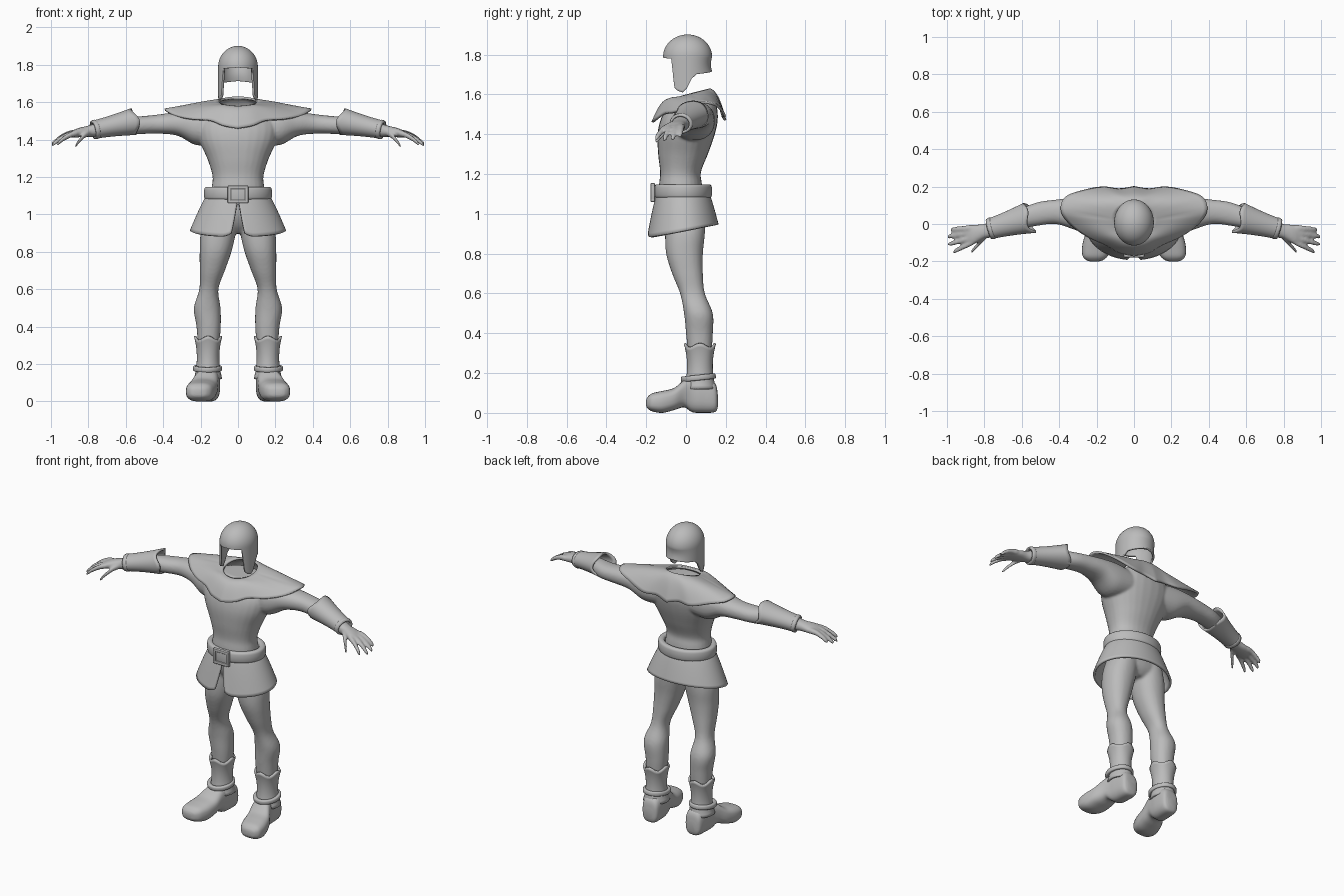
import bpy, bmesh
from math import sin, cos, pi, radians, copysign
from mathutils import Vector

old = bpy.data.objects.get("Cube")
if old:
    bpy.data.objects.remove(old, do_unlink=True)

grey = bpy.data.materials.new("plain_grey")
grey.use_nodes = True
grey.diffuse_color = (0.5, 0.5, 0.5, 1)
grey.node_tree.nodes["Principled BSDF"].inputs["Base Color"].default_value = (0.5, 0.5, 0.5, 1)


# ---- helpers ----
def spline(rows, t):
    """Catmull-Rom point on a list of equal-length tuples, t in 0..1."""
    s = min(max(t, 0), 1) * (len(rows) - 1)
    i = min(int(s), len(rows) - 2)
    f = s - i
    p, q, r, w = (rows[min(max(i + k, 0), len(rows) - 1)] for k in (-1, 0, 1, 2))
    return [b + f * (c - a) / 2 + f * f * (a - 2.5 * b + 2 * c - d / 2)
            + f ** 3 * (1.5 * (b - c) + (d - a) / 2) for a, b, c, d in zip(p, q, r, w)]


def keyed(keys, x):
    """Straight-line interpolation through (position, value) keys."""
    for (a, va), (b, vb) in zip(keys, keys[1:]):
        if x <= b:
            return va + (vb - va) * (x - a) / (b - a)
    return keys[-1][1]


def finish(bm, name, remesh=0, thickness=0):
    bmesh.ops.recalc_face_normals(bm, faces=bm.faces)
    mesh = bpy.data.meshes.new(name)
    bm.to_mesh(mesh)
    bm.free()
    mesh.materials.append(grey)
    for poly in mesh.polygons:
        poly.use_smooth = True
    ob = bpy.data.objects.new(name, mesh)
    bpy.context.collection.objects.link(ob)
    if remesh:
        mod = ob.modifiers.new("blend", 'REMESH')
        mod.mode, mod.voxel_size, mod.use_smooth_shade = 'VOXEL', remesh, True
        mod = ob.modifiers.new("soften", 'SMOOTH')
        mod.factor, mod.iterations = 0.5, 6
    if thickness:
        mod = ob.modifiers.new("thickness", 'SOLIDIFY')
        mod.thickness, mod.offset = thickness, 0
    return ob


def loft(bm, axis, rows, side=1, n=28, steps=5, power=2.2):
    """Closed body through rows (position, low, high, low, high) along an axis."""
    i, j = [k for k in range(3) if k != axis]
    rings = []
    count = steps * (len(rows) - 1)
    for s in range(count + 1):
        pos, a, b, c, d = spline(rows, s / count)
        ring = []
        for k in range(n):
            u, w = cos(2 * pi * k / n), sin(2 * pi * k / n)
            p = [0, 0, 0]
            p[axis] = pos
            p[i] = (a + b) / 2 + (b - a) / 2 * copysign(abs(u) ** (2 / power), u)
            p[j] = (c + d) / 2 + (d - c) / 2 * copysign(abs(w) ** (2 / power), w)
            p[0] *= side
            ring.append(bm.verts.new(p))
        rings.append(ring)
    for r, q in zip(rings, rings[1:]):
        for k in range(n):
            bm.faces.new((r[k], r[k - 1], q[k - 1], q[k]))
    bm.faces.new(rings[0])
    bm.faces.new(rings[-1])


def shell(name, fn, nu, nv, side=1, closed_u=True, closed_v=False, thickness=0.012):
    """Sheet from a function of u and v, both 0..1."""
    bm = bmesh.new()
    du, dv = nu - (not closed_u), nv - (not closed_v)
    g = []
    for j in range(nv):
        g.append([])
        for i in range(nu):
            x, y, z = fn(i / du, j / dv)
            g[-1].append(bm.verts.new((x * side, y, z)))
    for j in range(dv):
        for i in range(du):
            k, m = (i + 1) % nu, (j + 1) % nv
            bm.faces.new((g[j][i], g[j][k], g[m][k], g[m][i]))
    bmesh.ops.remove_doubles(bm, verts=bm.verts, dist=0.0003)
    return finish(bm, name, thickness=thickness)


def band(name, centre, ax, ay, half_w, half_h, side=1):
    """Rounded strap around an ellipse spanned by vectors ax and ay."""
    c, ax, ay = Vector(centre), Vector(ax), Vector(ay)
    up = ax.cross(ay).normalized()

    def fn(u, v):
        a, b = 2 * pi * u, 2 * pi * v
        out = ax * cos(a) + ay * sin(a)
        h = copysign(abs(sin(b)) ** 0.6, sin(b))
        w = copysign(abs(cos(b)) ** 0.6, cos(b))
        return c + out + out.normalized() * half_w * w + up * half_h * h
    shell(name, fn, 64, 16, side, closed_v=True, thickness=0)


# ---- torso, arms and hands in one skin ----
body = bmesh.new()
loft(body, 2, [(1.05, -.155, .155, -.14, .09), (1.15, -.14, .14, -.135, .08),
               (1.21, -.137, .137, -.13, .075), (1.3, -.165, .165, -.14, .11),
               (1.4, -.21, .21, -.143, .145), (1.48, -.22, .22, -.125, .16),
               (1.55, -.17, .17, -.085, .15), (1.58, -.1, .1, -.05, .11)])
for s in (1, -1):
    loft(body, 0, [(.1, -.06, .14, 1.38, 1.55), (.22, -.065, .145, 1.37, 1.565),
                   (.32, -.03, .14, 1.42, 1.55), (.42, 0, .13, 1.432, 1.535),
                   (.52, -.01, .115, 1.43, 1.525), (.62, -.03, .075, 1.425, 1.52),
                   (.75, -.07, .02, 1.415, 1.49), (.8, -.078, 0, 1.415, 1.475),
                   (.86, -.11, -.005, 1.412, 1.46), (.9, -.11, -.025, 1.41, 1.44)], s)
    for root, tip in (((.87, -.022, 1.437), (.98, -.03, 1.39)),
                      ((.87, -.045, 1.435), (.998, -.068, 1.375)),
                      ((.87, -.072, 1.435), (.995, -.11, 1.37)),
                      ((.86, -.095, 1.435), (.968, -.15, 1.375)),
                      ((.79, -.06, 1.44), (.872, -.152, 1.362))):
        rows = []
        for t, r in ((0, .018), (.35, .016), (.7, .014), (.93, .012), (1, .006)):
            x, y, z = Vector(root).lerp(Vector(tip), t)
            z += .012 * sin(pi * t)
            rows.append((x, y - r, y + r, z - r, z + r))
        loft(body, 0, rows, s, n=12, steps=3)
finish(body, "body_and_arms", remesh=0.007)

# ---- hips and legs ----
legs = bmesh.new()
loft(legs, 2, [(1.08, -.15, .15, -.13, .09), (1, -.17, .17, -.12, .1),
               (.94, -.15, .15, -.09, .09), (.9, -.06, .06, -.05, .06)])
for s in (1, -1):
    loft(legs, 2, [(1, .01, .17, -.1, .1), (.9, .013, .2, -.105, .095),
                   (.8, .035, .205, -.1, .085), (.7, .07, .205, -.07, .085),
                   (.6, .105, .207, -.03, .095), (.5, .093, .236, -.01, .135),
                   (.4, .092, .222, 0, .135), (.3, .1, .215, .01, .13),
                   (.2, .11, .21, .02, .13)], s)
finish(legs, "hips_and_legs", remesh=0.009)


# ---- shoulder cape ----
hem = [(0, -.168, 1.455), (.08, -.15, 1.47), (.15, -.11, 1.497), (.25, -.065, 1.505),
       (.34, 0, 1.525), (.39, .07, 1.555), (.37, .14, 1.545), (.28, .175, 1.52),
       (.17, .195, 1.485), (.08, .185, 1.485), (0, .197, 1.465)]


def cape(u, v):
    w = 2 * min(u, 1 - u)
    a = pi * w
    x, y, z = Vector((.1 * sin(a), .025 - .095 * cos(a), 1.595 - .025 * cos(a))).lerp(
        Vector(spline(hem, w)), v)
    return (x if u < .5 else -x), y, z + .035 * sin(pi * v) * abs(cos(a)) + .005


shell("shoulder_cape", cape, 96, 14)


# ---- tunic skirt with a front slit ----
def skirt(u, v):
    gap = .14 * v
    a = gap + (2 * pi - 2 * gap) * u
    flare = v ** .85
    corner = .02 * max(0, 1 - min(u, 1 - u) / .04) ** 2
    z = 1.1 + (.9125 - .0325 * cos(a) + corner - 1.1) * v
    return (.16 + .09 * flare) * sin(a), -.015 - (.125 + .047 * flare) * cos(a), z


shell("tunic_skirt", skirt, 97, 12, closed_u=False, thickness=0.014)

# ---- belt and square buckle ----
band("belt", (0, -.015, 1.113), (.162, 0, 0), (0, .126, 0), .02, .035)
bm = bmesh.new()
for sx, sz, cx, cz in ((.055, .009, 0, .038), (.055, .009, 0, -.038),
                       (.009, .047, .046, 0), (.009, .047, -.046, 0), (.04, .034, 0, 0)):
    cube = bmesh.ops.create_cube(bm, size=2)["verts"]
    bmesh.ops.scale(bm, verts=cube, vec=(sx, .011 if cx or cz else .004, sz))
    bmesh.ops.translate(bm, verts=cube, vec=(cx, -.167, 1.107 + cz))
buckle = finish(bm, "belt_buckle")
bevel = buckle.modifiers.new("round", 'BEVEL')
bevel.width, bevel.segments = 0.006, 3

# ---- open-faced helmet ----
brim = [(0, 1.785), (48, 1.78), (57, 1.635), (64, 1.62), (78, 1.61), (88, 1.63),
        (100, 1.68), (112, 1.702), (180, 1.715)]


def helmet(u, v):
    a = 2 * pi * u
    low = keyed(brim, 360 * min(u, 1 - u))
    if v < .5:
        r, z = sin(pi * v), 1.79 + .105 * cos(pi * v)
    else:
        r, z = 1, 1.79 + (low - 1.79) * (2 * v - 1)
    back = .05 * max(0, -cos(a)) * sin(pi * max(0, 2 * v - 1))
    return r * .1 * sin(a), .008 - r * (.117 - .12 * back) * cos(a), z


shell("helmet", helmet, 144, 33)

# ---- paired boots and gauntlets ----
elbow, wrist = Vector((.557, .033, 1.497)), Vector((.775, -.027, 1.452))
along = wrist - elbow
across = along.cross(Vector((0, 0, -1))).normalized()
lift = across.cross(along).normalized()
if lift.z < 0:
    lift.negate()


def gauntlet(u, v):
    a = 2 * pi * u
    t = v - .05 * (1 - v) * cos(3 * a + pi)
    flare = (1 - v) ** 1.5
    return elbow + along * t + across * (.05 + .03 * flare) * cos(a) \
        + lift * (.043 + .024 * flare) * sin(a)


def boot_shaft(u, v):
    a = 2 * pi * u
    r = .054 + .016 * (2 * v - 1) ** 2
    z = .34 - .22 * v + .01 * (1 - v) * cos(4 * a)
    return .16 + r * cos(a), .07 + 1.08 * r * sin(a), z


for s, label in ((1, "left_"), (-1, "right_")):
    shell(label + "gauntlet", gauntlet, 48, 12, s)
    band(label + "wrist_band", wrist - along * .06, across * .051, lift * .044, .008, .011, s)
    shell(label + "boot_shaft", boot_shaft, 48, 14, s)
    band(label + "ankle_band", (.163, .062, .177), (.066, 0, 0), (0, .076, .008), .012, .014, s)
    foot = bmesh.new()
    loft(foot, 1, [(.16, .125, .18, .03, .09), (.145, .1, .205, .004, .15),
                   (.08, .095, .215, 0, .18), (.03, .1, .22, .004, .18),
                   (-.01, .105, .235, .028, .165), (-.06, .11, .262, .014, .125),
                   (-.12, .12, .277, 0, .11), (-.17, .14, .275, .008, .098),
                   (-.193, .165, .255, .022, .08), (-.2, .19, .235, .035, .065)], s, power=2.8)
    finish(foot, label + "boot_foot")
